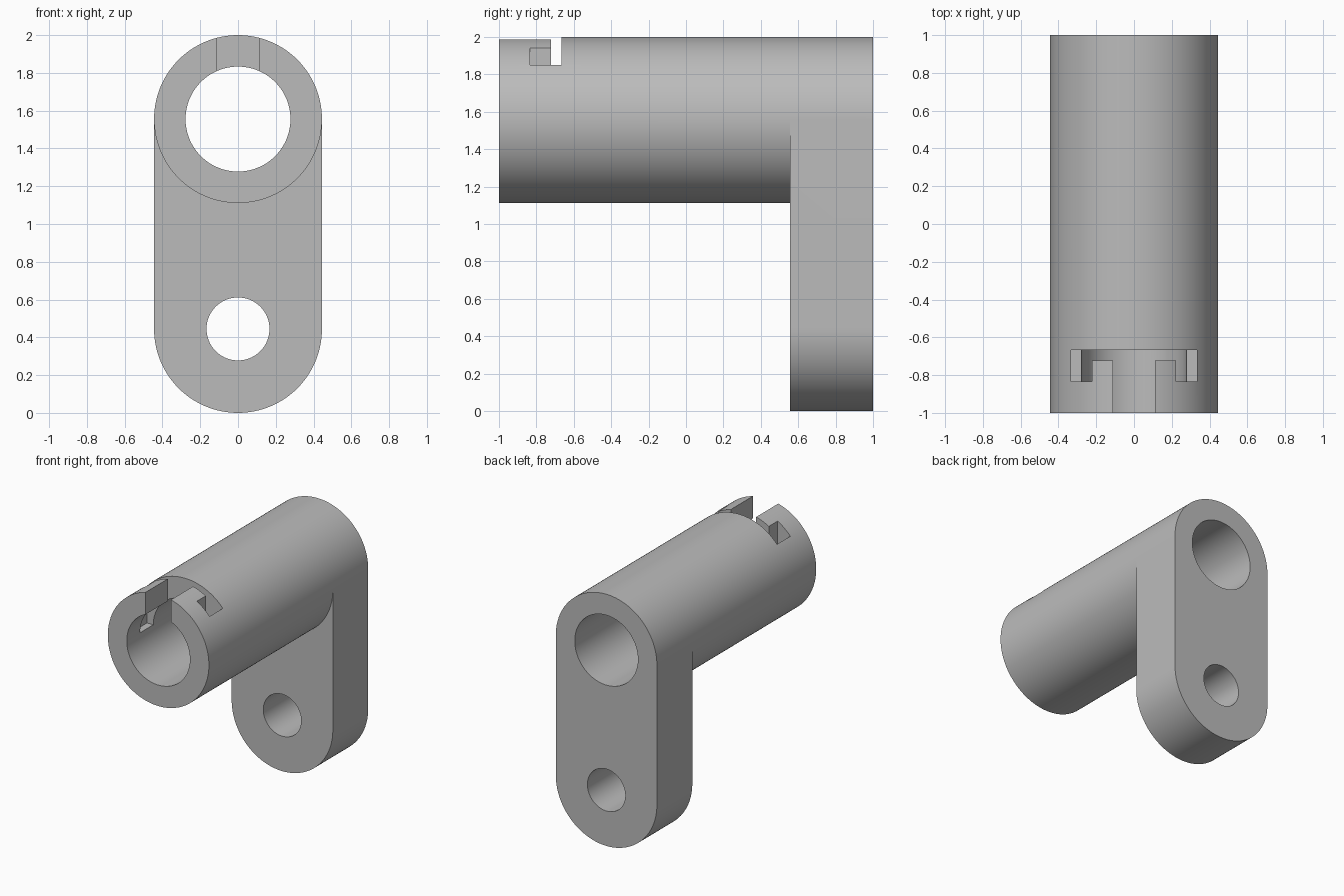
import bpy, bmesh, math
from mathutils import Vector

cube = bpy.data.objects.get("Cube")
if cube:
    bpy.data.objects.remove(cube, do_unlink=True)

U = 1 / 9               # design unit
R, BORE, PIVOT = 4 * U, 2.5 * U, 1.5 * U
TOP, LOW = 14 * U, 4 * U  # heights of the two axes
ARM_Y = 5 * U
SEG = 128

grey = bpy.data.materials.new("plain grey")
grey.use_nodes = True
colour = (0.5, 0.5, 0.5, 1)
grey.diffuse_color = colour
grey.node_tree.nodes["Principled BSDF"].inputs["Base Color"].default_value = colour


def prism(name, points, offset):
    """Extrude a closed outline of 3D points along an offset."""
    bm = bmesh.new()
    face = bm.faces.new([bm.verts.new(p) for p in points])
    ext = bmesh.ops.extrude_face_region(bm, geom=[face])
    moved = [v for v in ext["geom"] if isinstance(v, bmesh.types.BMVert)]
    bmesh.ops.translate(bm, verts=moved, vec=Vector(offset))
    bmesh.ops.recalc_face_normals(bm, faces=bm.faces)
    mesh = bpy.data.meshes.new(name)
    bm.to_mesh(mesh)
    bm.free()
    mesh.materials.append(grey)
    obj = bpy.data.objects.new(name, mesh)
    bpy.context.collection.objects.link(obj)
    return obj


def arc(radius, z, y, start, sweep, count):
    angles = [start + sweep * i / SEG for i in range(count)]
    return [(radius * math.cos(a), y, z + radius * math.sin(a)) for a in angles]


def cylinder(name, radius, z, y0, y1):
    return prism(name, arc(radius, z, y0, 0, math.tau, SEG), (0, y1 - y0, 0))


def combine(target, tool, operation):
    mod = target.modifiers.new(tool.name, 'BOOLEAN')
    mod.operation, mod.solver, mod.object = operation, 'EXACT', tool
    bpy.context.view_layer.objects.active = target
    bpy.ops.object.modifier_apply(modifier=mod.name)
    bpy.data.objects.remove(tool, do_unlink=True)


# Barrel joined to a round-ended arm at the back
body = cylinder("barrel_and_arm", R, TOP, -1, ARM_Y)
half = SEG // 2 + 1
outline = (arc(R, TOP, ARM_Y, 0, math.tau, half)
           + arc(R, LOW, ARM_Y, math.pi, math.tau, half))
combine(body, prism("arm", outline, (0, 1 - ARM_Y, 0)), 'UNION')

# Through holes
combine(body, cylinder("bore", BORE, TOP, -1.1, 1.1), 'DIFFERENCE')
combine(body, cylinder("pivot_hole", PIVOT, LOW, 0, 1.1), 'DIFFERENCE')

# Hooked locking slot, cut down to the barrel axis
side = [(1, -10), (1, -6.5), (2, -6.5), (2, -7.5), (3, -7.5), (3, -6)]
slot = side + [(-x, y) for x, y in reversed(side)]
cutter = prism("locking_slot", [(x * U, y * U, TOP) for x, y in slot], (0, 0, 1))
combine(body, cutter, 'DIFFERENCE')

# Smooth round walls with crisp rims
bpy.ops.object.select_all(action='DESELECT')
body.select_set(True)
bpy.context.view_layer.objects.active = body
bpy.ops.object.shade_smooth_by_angle(angle=math.radians(30))
